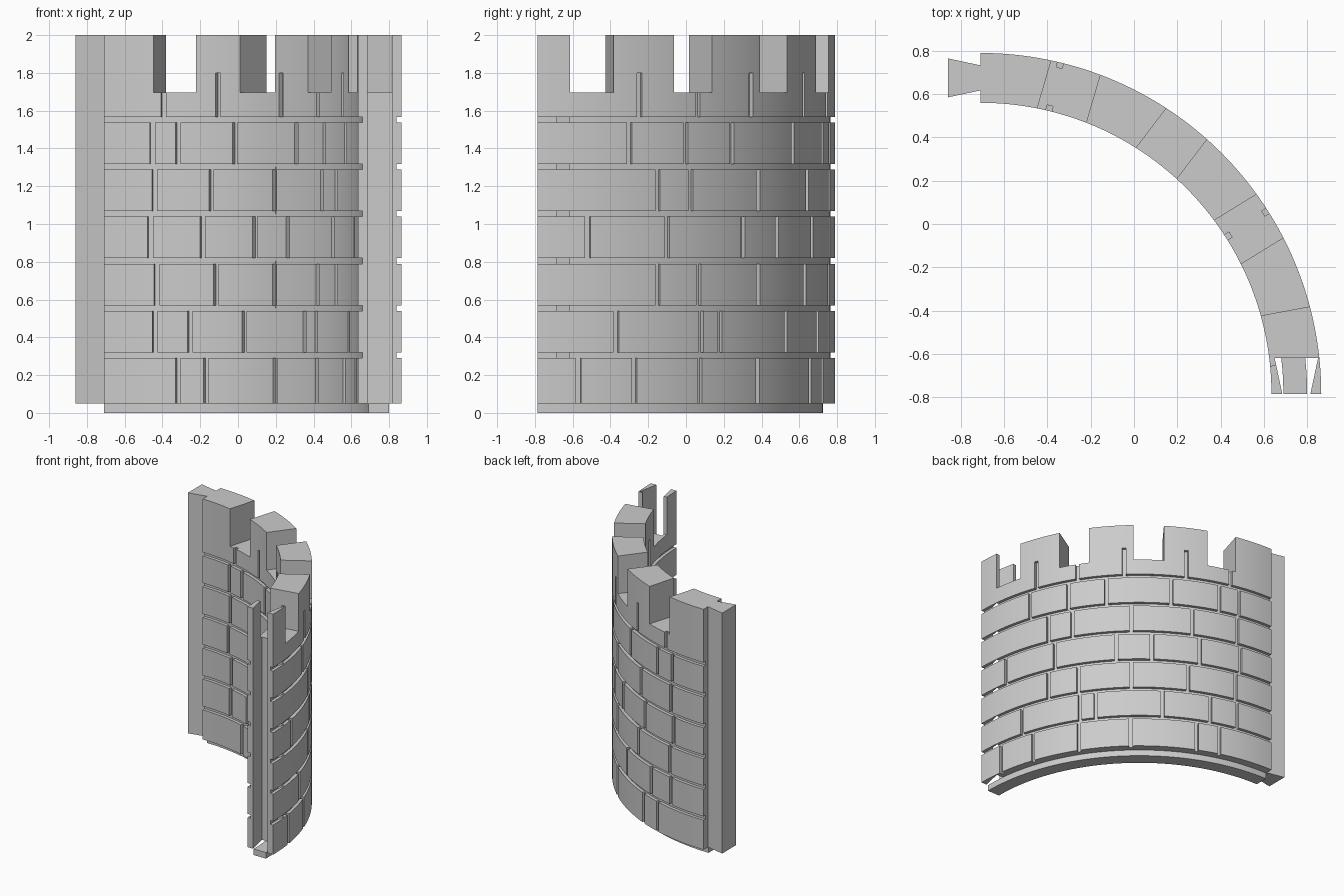
import bpy
import bmesh
from math import cos, sin, radians

cube = bpy.data.objects.get("Cube")
if cube:
    bpy.data.objects.remove(cube, do_unlink=True)

CX, CY = -0.71, -0.785        # centre of the quarter circle
R_IN, R_OUT = 1.345, 1.575    # wall faces
DEPTH = 0.025                 # depth of the mortar joints
BOTTOM, TOP = 0.05, 2.0

stone = bpy.data.materials.new("grey stone")
stone.use_nodes = True
grey = (0.6, 0.6, 0.6, 1)
stone.diffuse_color = grey
stone.node_tree.nodes["Principled BSDF"].inputs["Base Color"].default_value = grey


def polar(r, deg):
    return CX + r * cos(radians(deg)), CY + r * sin(radians(deg))


def prism(bm, outline, z0, z1):
    """Upright solid over a plan outline."""
    low = [bm.verts.new((x, y, z0)) for x, y in outline]
    high = [bm.verts.new((x, y, z1)) for x, y in outline]
    bm.faces.new(low[::-1])
    bm.faces.new(high)
    n = len(outline)
    for i in range(n):
        j = (i + 1) % n
        bm.faces.new((low[i], low[j], high[j], high[i]))


def arc(bm, r0, r1, z0, z1, a0=0, a1=90, steps=72):
    """Curved solid between two radii."""
    angles = [a0 + (a1 - a0) * i / steps for i in range(steps + 1)]
    outline = [polar(r1, a) for a in angles] + [polar(r0, a) for a in reversed(angles)]
    prism(bm, outline, z0, z1)


def radial_box(bm, deg, r0, r1, half, z0, z1):
    """Straight-sided box pointing away from the centre."""
    sx, sy = -sin(radians(deg)) * half, cos(radians(deg)) * half
    (ax, ay), (bx, by) = polar(r0, deg), polar(r1, deg)
    prism(bm, [(ax - sx, ay - sy), (bx - sx, by - sy),
               (bx + sx, by + sy), (ax + sx, ay + sy)], z0, z1)


def finish(bm, name):
    bmesh.ops.recalc_face_normals(bm, faces=bm.faces)
    mesh = bpy.data.meshes.new(name)
    bm.to_mesh(mesh)
    bm.free()
    mesh.materials.append(stone)
    ob = bpy.data.objects.new(name, mesh)
    bpy.context.collection.objects.link(ob)
    return ob


def select(ob):
    bpy.ops.object.select_all(action='DESELECT')
    ob.select_set(True)
    bpy.context.view_layer.objects.active = ob


def cut(ob, bm, name):
    cutter = finish(bm, name)
    cutter.hide_render = True
    mod = ob.modifiers.new(name, 'BOOLEAN')
    mod.operation = 'DIFFERENCE'
    mod.solver = 'EXACT'
    mod.object = cutter
    select(ob)
    bpy.ops.object.modifier_apply(modifier=mod.name)
    bpy.data.objects.remove(cutter, do_unlink=True)


# Curved wall
bm = bmesh.new()
arc(bm, R_IN, R_OUT, BOTTOM, TOP)
wall = finish(bm, "wall")

SIDES = ((R_OUT - DEPTH, R_OUT + 0.1), (R_IN - 0.1, R_IN + DEPTH))

# Level joints on both faces
joints = [0.29 + 0.2495 * i for i in range(6)]
bm = bmesh.new()
for z in joints:
    for r0, r1 in SIDES:
        arc(bm, r0, r1, z, z + 0.03, -4, 94, 80)
cut(wall, bm, "level_joints")

# Upright joints of each course, in degrees round the curve
courses = [
    (7.85, 19, 33, 47.7, 66.3, 73),
    (15.3, 33.3, 37.8, 56.5, 70.2, 78.4),
    (23.8, 32.8, 47.8, 63.8, 78),
    (9.7, 25.8, 43.6, 53.6, 67.2, 79.5),
    (23.8, 31, 47.8, 65, 78.5),
    (18, 29.8, 40.8, 59, 73, 79),
    (20, 32.5, 45.8, 63.3, 76.4),
]
floors = [BOTTOM - 0.02] + [z + 0.015 for z in joints]
ceilings = [z + 0.015 for z in joints] + [1.8]
for parity in (0, 1):         # alternate courses so that cutters never touch
    bm = bmesh.new()
    for i in range(parity, len(courses), 2):
        for deg in courses[i]:
            for r0, r1 in SIDES:
                radial_box(bm, deg, r0, r1, 0.014, floors[i], ceilings[i])
    cut(wall, bm, "upright_joints")

# Battlement gaps
bm = bmesh.new()
for i in range(4):
    radial_box(bm, 10.5 + 21.07 * i, 1.2, 1.7, 0.1175, 1.695, TOP + 0.1)
cut(wall, bm, "battlement_gaps")

# Dovetail slot at the front end
mid = CX + (R_IN + R_OUT) / 2
bm = bmesh.new()
prism(bm, [(mid - 0.1, -0.62), (mid - 0.065, CY), (mid - 0.065, CY - 0.1),
           (mid + 0.065, CY - 0.1), (mid + 0.065, CY), (mid + 0.1, -0.62)],
      BOTTOM - 0.1, TOP + 0.1)
cut(wall, bm, "slot")

# Dovetail tongue at the other end
mid = CY + (R_IN + R_OUT) / 2
bm = bmesh.new()
prism(bm, [(CX + 0.01, mid - 0.058), (CX + 0.01, mid + 0.058), (CX, mid + 0.058),
           (-0.86, mid + 0.09), (-0.86, mid - 0.09), (CX, mid - 0.058)], BOTTOM, TOP)
finish(bm, "tongue")

# Narrow foot under the wall
bm = bmesh.new()
arc(bm, 1.4, 1.51, 0, BOTTOM)
foot = finish(bm, "foot")

for ob in (wall, foot):
    select(ob)
    bpy.ops.object.shade_smooth_by_angle(angle=radians(30))
